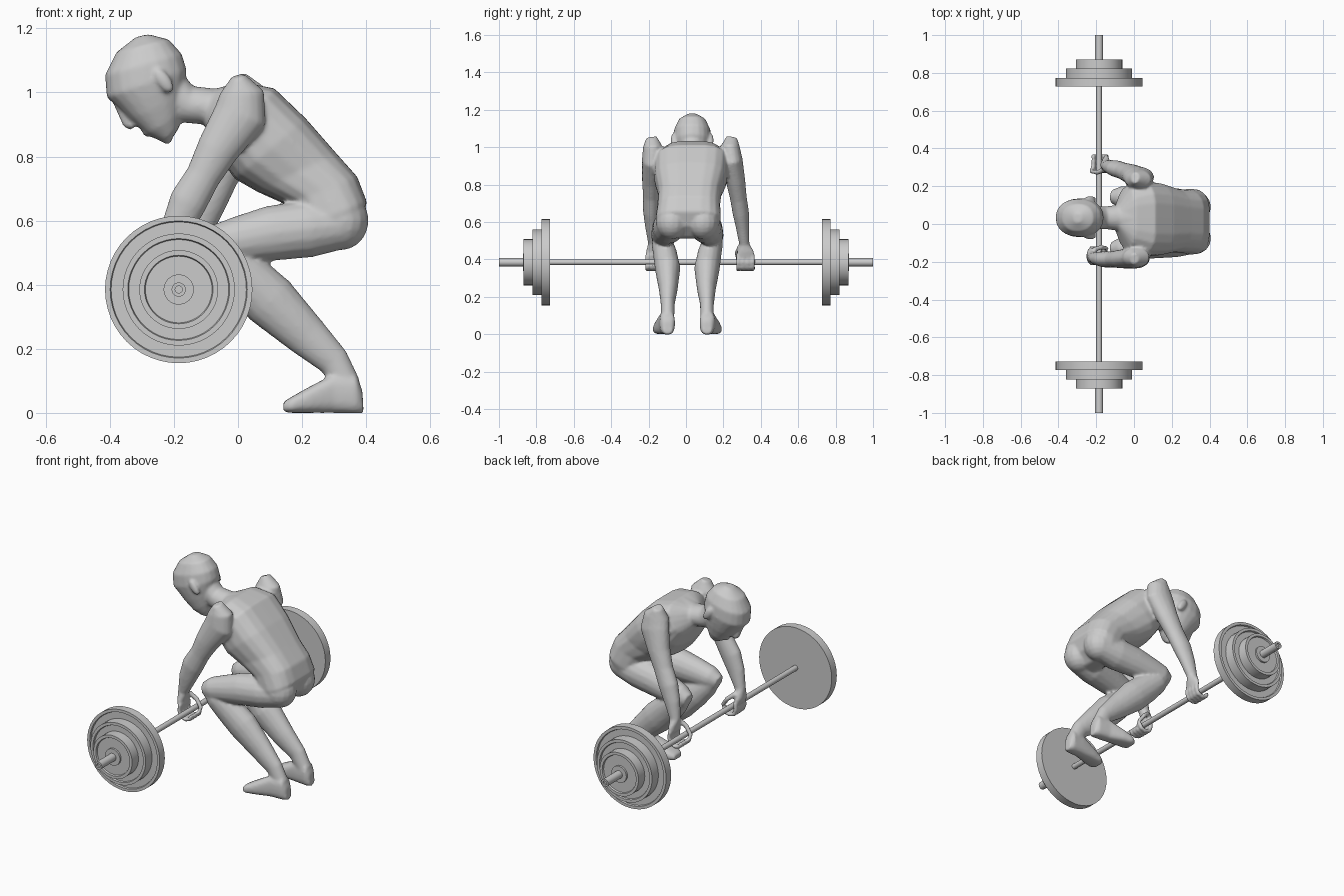
import bpy, bmesh, math
from mathutils import Vector, Matrix

BX, BZ = -0.185, 0.385      # bar axis
YC = 0.033                  # centre plane of head and chest


def skin(bm, rings):
    """Bridge a list of equal-length point rings and cap both ends."""
    vs = [[bm.verts.new(p) for p in r] for r in rings]
    n = len(vs[0])
    fs = [bm.faces.new((a[i], a[(i + 1) % n], b[(i + 1) % n], b[i]))
          for a, b in zip(vs, vs[1:]) for i in range(n)]
    fs += [bm.faces.new(vs[0]), bm.faces.new(vs[-1])]
    bmesh.ops.recalc_face_normals(bm, faces=fs)


def ring(c, u, v, p=2.0, groove=0.0, n=20):
    """Superellipse ring; groove dents its +v side."""
    out = []
    for i in range(n):
        a = 2 * math.pi * i / n
        ca, sa = math.cos(a), math.sin(a)
        x = math.copysign(abs(ca) ** (2 / p), ca)
        y = math.copysign(abs(sa) ** (2 / p), sa)
        y *= 1 - groove * max(0, sa) ** 12
        out.append(c + u * x + v * y)
    return out


def slab(bm, rows, p=2.0, groove=0.0):
    """Rows: back x, z, front x, z, half width, centre y."""
    rings = []
    for bx, bz, fx, fz, hw, yc in rows:
        b, f = Vector((bx, yc, bz)), Vector((fx, yc, fz))
        rings.append(ring((b + f) / 2, Vector((0, hw, 0)), (b - f) / 2, p, groove))
    skin(bm, rings)


def limb(bm, rows, n=16):
    """Rows: x, y, z, side radius, depth radius."""
    pts = [Vector(r[:3]) for r in rows]
    rings = []
    for i, r in enumerate(rows):
        t = (pts[min(i + 1, len(pts) - 1)] - pts[max(i - 1, 0)]).normalized()
        u = Vector((0, 1, 0))
        u = (u - t * u.dot(t)).normalized()
        rings.append(ring(pts[i], u * r[3], t.cross(u) * r[4], n=n))
    skin(bm, rings)


def blob(bm, loc, scale, tilt=0):
    m = Matrix.Translation(loc) @ Matrix.Rotation(tilt, 4, 'Y') @ Matrix.Diagonal((*scale, 1))
    bmesh.ops.create_uvsphere(bm, u_segments=16, v_segments=10, radius=1, matrix=m)


def finish(name, bm, angle=None):
    me = bpy.data.meshes.new(name)
    bm.to_mesh(me)
    bm.free()
    ob = bpy.data.objects.new(name, me)
    bpy.context.collection.objects.link(ob)
    if angle:
        bpy.ops.object.select_all(action='DESELECT')
        ob.select_set(True)
        bpy.context.view_layer.objects.active = ob
        bpy.ops.object.shade_smooth_by_angle(angle=math.radians(angle))
    return ob


def lathe(name, prof, s=1):
    """Profile (radius, y) turned around the bar axis."""
    bm = bmesh.new()
    skin(bm, [ring(Vector((BX, s * y, BZ)), Vector((r, 0, 0)), Vector((0, 0, r)), n=48)
              for r, y in prof])
    finish(name, bm, 30)


# Barbell: thin shaft, then stepped plates with raised rims and a sleeve
lathe("bar_shaft", [(0.015, -0.74), (0.015, 0.74)])
plates = [(0.23, 0.727, 0.773), (0.175, 0.764, 0.822), (0.123, 0.813, 0.87)]
for s in (-1, 1):
    prof = [(0.015, 0.727)]
    for R, y0, y1 in plates:
        prof += [(R, y0), (R, y1), (R - 0.016, y1), (R - 0.019, y1 - 0.009)]
    prof += [(0.047, 0.861), (0.047, 0.872), (0.022, 0.872), (0.022, 1.0),
             (0.011, 1.0), (0.011, 0.99)]
    lathe("weight_plates", prof, s)

body = bmesh.new()

# Torso from neck base to seat
slab(body, [(-0.07, 1.01, -0.11, 0.91, 0.065, YC),
            (0.01, 1.04, -0.09, 0.87, 0.16, YC),
            (0.12, 1.02, -0.06, 0.80, 0.20, 0.03),
            (0.22, 0.925, -0.01, 0.73, 0.195, 0.025),
            (0.315, 0.815, 0.06, 0.69, 0.17, 0.02),
            (0.38, 0.74, 0.15, 0.65, 0.168, 0.015),
            (0.41, 0.66, 0.20, 0.58, 0.175, 0.012),
            (0.385, 0.58, 0.22, 0.53, 0.16, 0.01),
            (0.33, 0.52, 0.26, 0.51, 0.08, 0.01)], 2.6, 0.07)

# Neck
slab(body, [(-0.18, 1.07, -0.21, 0.91, 0.06, YC),
            (-0.14, 1.02, -0.165, 0.905, 0.06, YC),
            (-0.07, 1.012, -0.11, 0.90, 0.068, YC),
            (0.01, 1.035, -0.06, 0.90, 0.10, YC)])

# Head from crown to chin
slab(body, [(-0.28, 1.182, -0.32, 1.172, 0.025, YC),
            (-0.215, 1.165, -0.38, 1.125, 0.073, YC),
            (-0.175, 1.12, -0.415, 1.055, 0.099, YC),
            (-0.16, 1.07, -0.41, 0.985, 0.103, YC),
            (-0.165, 1.03, -0.372, 0.95, 0.095, YC),
            (-0.17, 0.99, -0.338, 0.915, 0.085, YC),
            (-0.175, 0.94, -0.285, 0.868, 0.066, YC),
            (-0.183, 0.895, -0.235, 0.845, 0.042, YC),
            (-0.19, 0.88, -0.215, 0.845, 0.02, YC)], 2.2)

# Nose, lips and chin
limb(body, [(-0.378, YC, 0.96, 0.008, 0.01), (-0.342, YC, 0.905, 0.018, 0.02),
            (-0.325, YC, 0.893, 0.02, 0.014)], 10)
blob(body, (-0.285, YC, 0.876), (0.016, 0.026, 0.013), 0.8)
blob(body, (-0.226, YC, 0.860), (0.024, 0.028, 0.018), 0.8)

# Paired legs, feet, seat and ears
for s in (-1, 1):
    m = 0.007
    limb(body, [(x, m + s * y, z, a, b) for x, y, z, a, b in (
        (0.34, 0.09, 0.59, 0.07, 0.075), (0.22, 0.098, 0.575, 0.085, 0.09),
        (0.10, 0.115, 0.56, 0.075, 0.086), (0.0, 0.128, 0.54, 0.065, 0.073),
        (-0.07, 0.136, 0.525, 0.058, 0.062), (-0.118, 0.138, 0.51, 0.035, 0.04))])
    limb(body, [(x, m + s * y, z, a, b) for x, y, z, a, b in (
        (-0.09, 0.137, 0.54, 0.045, 0.045), (-0.04, 0.132, 0.48, 0.058, 0.066),
        (0.02, 0.118, 0.425, 0.064, 0.08), (0.10, 0.105, 0.35, 0.068, 0.086),
        (0.215, 0.102, 0.24, 0.05, 0.067), (0.30, 0.105, 0.16, 0.037, 0.05),
        (0.34, 0.105, 0.09, 0.036, 0.042), (0.345, 0.106, 0.05, 0.03, 0.03))])
    slab(body, [(x, t, x2, b, w, m + s * y) for x, t, x2, b, w, y in (
        (0.388, 0.07, 0.392, 0.0, 0.025, 0.105), (0.37, 0.12, 0.37, -0.002, 0.04, 0.106),
        (0.30, 0.122, 0.30, 0.0, 0.042, 0.112), (0.22, 0.08, 0.22, 0.0, 0.05, 0.128),
        (0.17, 0.052, 0.165, 0.0, 0.05, 0.137), (0.142, 0.035, 0.142, 0.003, 0.035, 0.137))], 2.8)
    blob(body, (0.322, m + s * 0.083, 0.60), (0.086, 0.085, 0.092))
    blob(body, (-0.232, YC + s * 0.098, 1.037), (0.022, 0.017, 0.045), -0.6)

# Arms: near one reaches further forward than the far one
arms = {
    -1: [(0.0, -0.185, 1.052, 0.03, 0.022), (0.012, -0.177, 1.0, 0.053, 0.07),
         (0.008, -0.18, 0.93, 0.056, 0.084), (-0.065, -0.185, 0.82, 0.05, 0.066),
         (-0.108, -0.187, 0.74, 0.043, 0.055), (-0.155, -0.187, 0.66, 0.043, 0.06),
         (-0.19, -0.183, 0.58, 0.036, 0.05), (-0.222, -0.175, 0.49, 0.028, 0.03),
         (-0.23, -0.17, 0.44, 0.046, 0.022), (-0.225, -0.168, 0.415, 0.046, 0.018)],
    1: [(0.005, 0.245, 1.052, 0.03, 0.022), (0.022, 0.235, 1.0, 0.053, 0.07),
        (0.025, 0.247, 0.93, 0.056, 0.084), (-0.015, 0.265, 0.82, 0.052, 0.064),
        (-0.055, 0.28, 0.73, 0.045, 0.054), (-0.095, 0.293, 0.65, 0.044, 0.056),
        (-0.125, 0.303, 0.57, 0.036, 0.046), (-0.15, 0.312, 0.48, 0.027, 0.03),
        (-0.148, 0.318, 0.44, 0.046, 0.022), (-0.15, 0.318, 0.415, 0.046, 0.018)]}
for s, rows in arms.items():
    limb(body, rows)
    hy = rows[-1][1]
    # Fingers curl around the bar, thumb closes from the other side
    for k in range(4):
        y = hy + (k - 1.5) * 0.026
        limb(body, [(BX + s * x, y, BZ + z, 0.0125, 0.0125) for x, z in (
            (0.036, 0.04), (0.042, 0.0), (0.03, -0.03), (0.0, -0.038),
            (-0.026, -0.03), (-0.034, -0.008))], 8)
    inner = 1 if s < 0 else -1
    limb(body, [(BX + s * 0.03, hy + inner * 0.03, BZ + 0.085, 0.014, 0.014),
                (BX - s * 0.01, hy + inner * 0.045, BZ + 0.05, 0.014, 0.014),
                (BX - s * 0.04, hy + inner * 0.04, BZ + 0.01, 0.012, 0.012),
                (BX - s * 0.04, hy + inner * 0.025, BZ - 0.012, 0.008, 0.008)], 8)

# Fuse the figure into one smooth skin
fig = finish("lifter_body", body)
rm = fig.modifiers.new("fuse", 'REMESH')
rm.mode = 'VOXEL'
rm.voxel_size = 0.0075
rm.use_smooth_shade = True
sm = fig.modifiers.new("relax", 'SMOOTH')
sm.factor = 0.5
sm.iterations = 5
